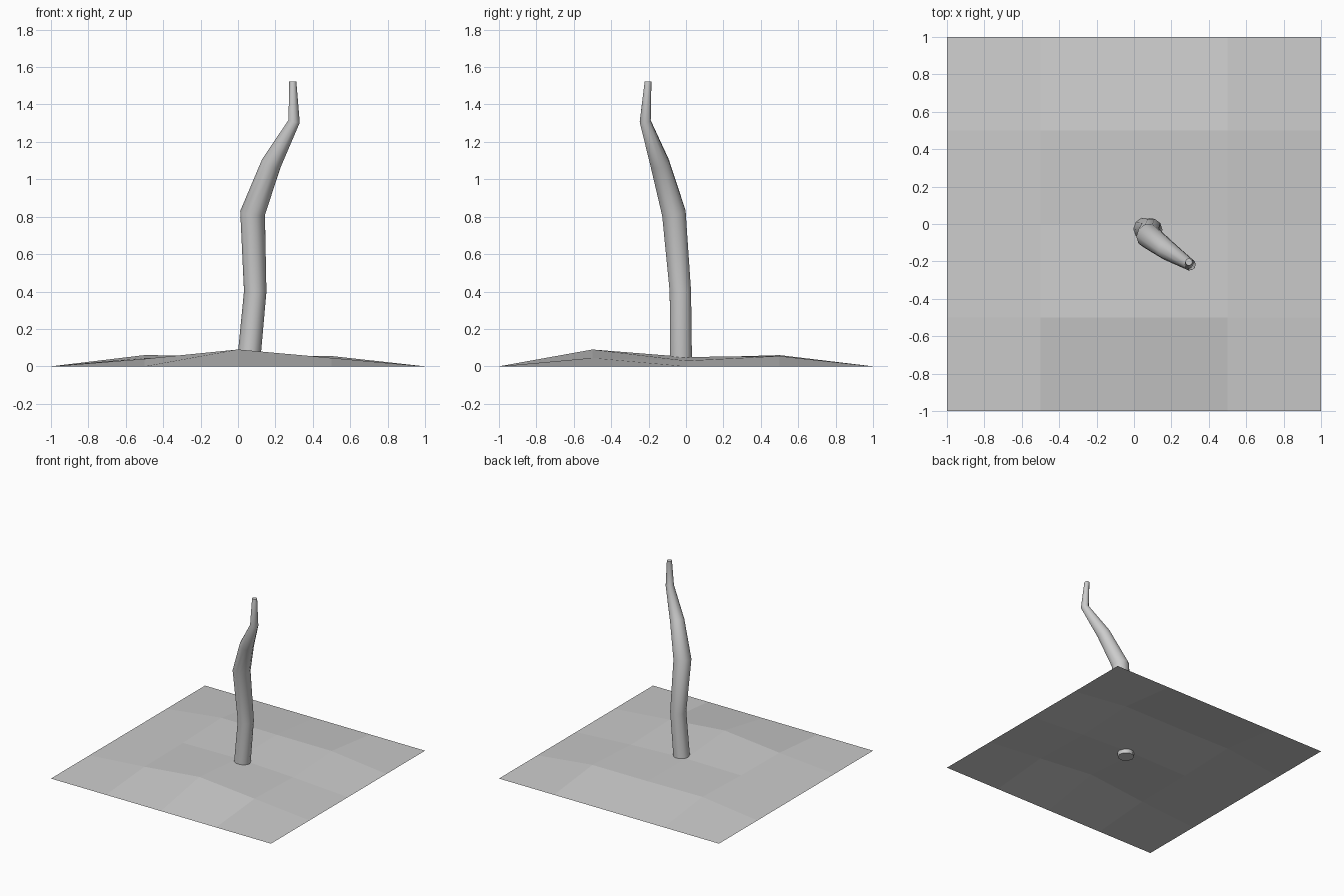
import bpy, bmesh, math
from mathutils import Vector

if "Cube" in bpy.data.objects:
    bpy.data.objects.remove(bpy.data.objects["Cube"])


def make_object(name, bm):
    mesh = bpy.data.meshes.new(name)
    bm.to_mesh(mesh)
    bm.free()
    obj = bpy.data.objects.new(name, mesh)
    bpy.context.collection.objects.link(obj)
    return obj


# Ground: 4 x 4 sheet with a flat rim and gently raised inner points
HEIGHTS = {(-1, -1): 0.04, (0, -1): 0.09, (1, -1): 0.045,
           (-1, 0): 0.045, (0, 0): 0.05, (1, 0): 0.03,
           (-1, 1): 0.06, (0, 1): 0.055, (1, 1): 0.055}
bm = bmesh.new()
bmesh.ops.create_grid(bm, x_segments=4, y_segments=4, size=1)
for v in bm.verts:
    v.co.z = HEIGHTS.get((round(v.co.x * 2), round(v.co.y * 2)), 0)
make_object("ground", bm)

# Trunk: tapering rings swept along a bent path, mitred at each bend
PATH = [((0.056, -0.027, 0.015), 0.062), ((0.092, -0.03, 0.40), 0.060),
        ((0.078, -0.065, 0.82), 0.067), ((0.178, -0.140, 1.085), 0.054),
        ((0.300, -0.218, 1.31), 0.031), ((0.293, -0.203, 1.522), 0.019)]
SIDES = 10
points = [Vector(p) for p, r in PATH]
bm = bmesh.new()
rings = []
for i, (p, (_, r)) in enumerate(zip(points, PATH)):
    before = (p - points[i - 1]).normalized() if i else Vector()
    after = (points[i + 1] - p).normalized() if i < len(points) - 1 else Vector()
    axis = (before + after).normalized()
    if i in (0, len(points) - 1):
        axis = Vector((0, 0, 1))
    turn = Vector((0, 0, 1)).rotation_difference(axis)
    angles = [math.tau * k / SIDES for k in range(SIDES)]
    rings.append([bm.verts.new(p + turn @ Vector((r * math.cos(a), r * math.sin(a), 0)))
                  for a in angles])
for low, high in zip(rings, rings[1:]):
    for k in range(SIDES):
        n = (k + 1) % SIDES
        bm.faces.new((low[k], low[n], high[n], high[k]))
bm.faces.new(rings[0][::-1])
bm.faces.new(rings[-1])
trunk = make_object("trunk", bm)
bpy.context.view_layer.objects.active = trunk
trunk.select_set(True)
bpy.ops.object.shade_smooth_by_angle(angle=math.radians(50))
